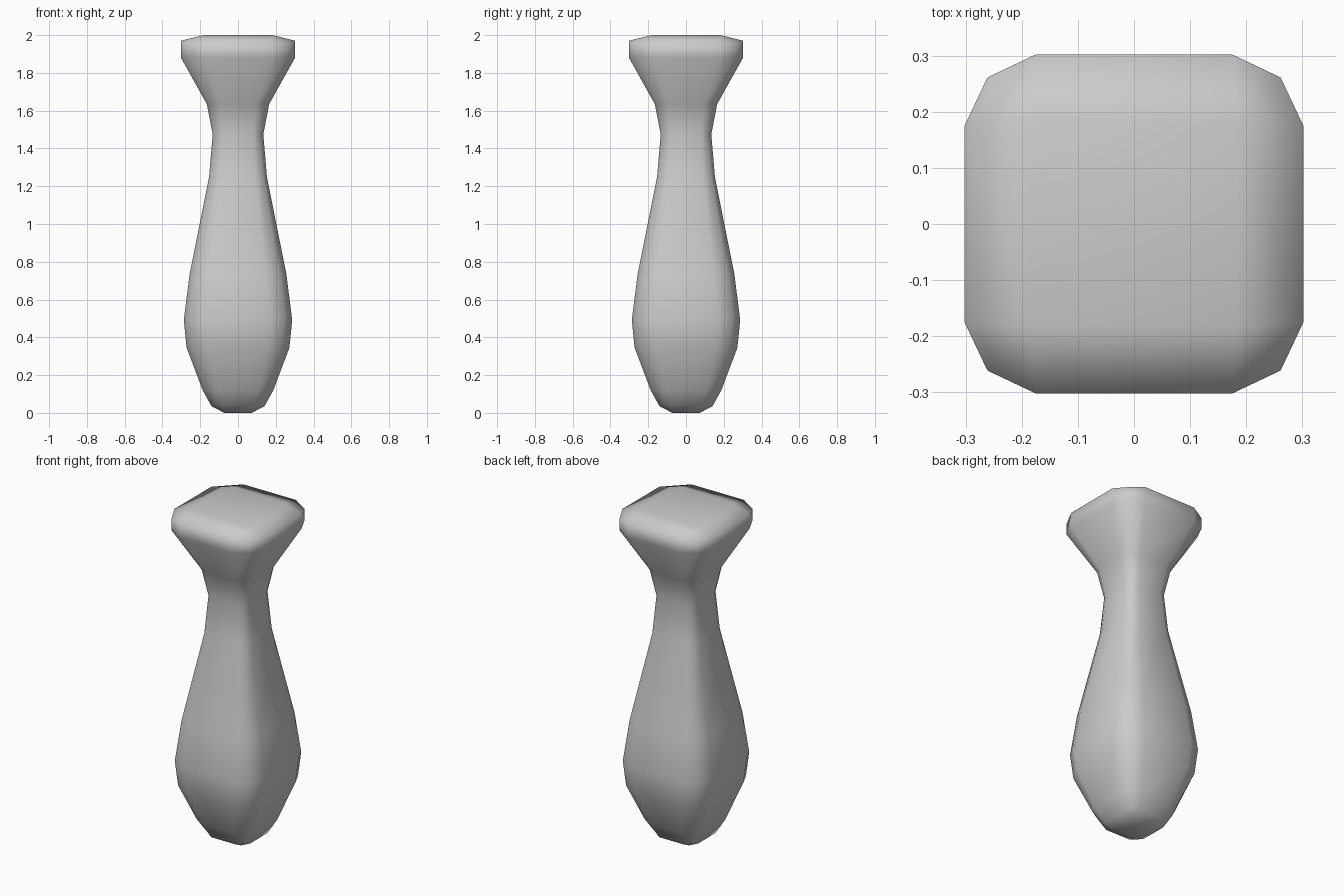
import bpy, bmesh

if "Cube" in bpy.data.objects:
    bpy.data.objects.remove(bpy.data.objects["Cube"])

# (height, half width, corner height) for each rounded-square ring, bottom to top
PROFILE = [
    (0.035, 0.14, 0.05), (0.12, 0.187, 0.13), (0.344, 0.272, 0.344),
    (0.492, 0.287, 0.492), (0.735, 0.256, 0.735), (1.25, 0.153, 1.25),
    (1.475, 0.134, 1.475), (1.635, 0.165, 1.635), (1.88, 0.302, 1.885),
    (1.97, 0.302, 1.955),
]
SIDE, CORNER = 0.58, 0.865

bm = bmesh.new()


def ring(z, a, zc):
    """Twelve points: two per side plus one per softened corner."""
    b, c = a * SIDE, a * CORNER
    pts = []
    x_dir, y_dir = 1, 0
    for _ in range(4):
        for u, v, h in ((a, -b, z), (a, b, z), (c, c, zc)):
            pts.append(bm.verts.new((u * x_dir - v * y_dir, u * y_dir + v * x_dir, h)))
        x_dir, y_dir = -y_dir, x_dir
    return pts


def cap(loop, half, z):
    """Close a ring with a 3 x 3 patch around a flat square."""
    sq = [bm.verts.new((x * half, y * half, z)) for x, y in ((1, -1), (1, 1), (-1, 1), (-1, -1))]
    bm.faces.new(sq)
    for i in range(4):
        k = 3 * i
        p, q = sq[i], sq[(i + 1) % 4]
        bm.faces.new((loop[k], loop[k + 1], q, p))
        bm.faces.new((loop[k + 1], loop[k + 2], loop[(k + 3) % 12], q))


# Body walls
rings = [ring(*p) for p in PROFILE]
for lo, hi in zip(rings, rings[1:]):
    for i in range(12):
        j = (i + 1) % 12
        bm.faces.new((lo[i], lo[j], hi[j], hi[i]))

# Rounded foot and flared top
cap(rings[0], 0.072, 0.0)
cap(rings[-1], 0.182, 2.0)

bmesh.ops.recalc_face_normals(bm, faces=bm.faces[:])
for f in bm.faces:
    f.smooth = True
mesh = bpy.data.meshes.new("handle")
bm.to_mesh(mesh)
bm.free()
bpy.context.collection.objects.link(bpy.data.objects.new("handle", mesh))
